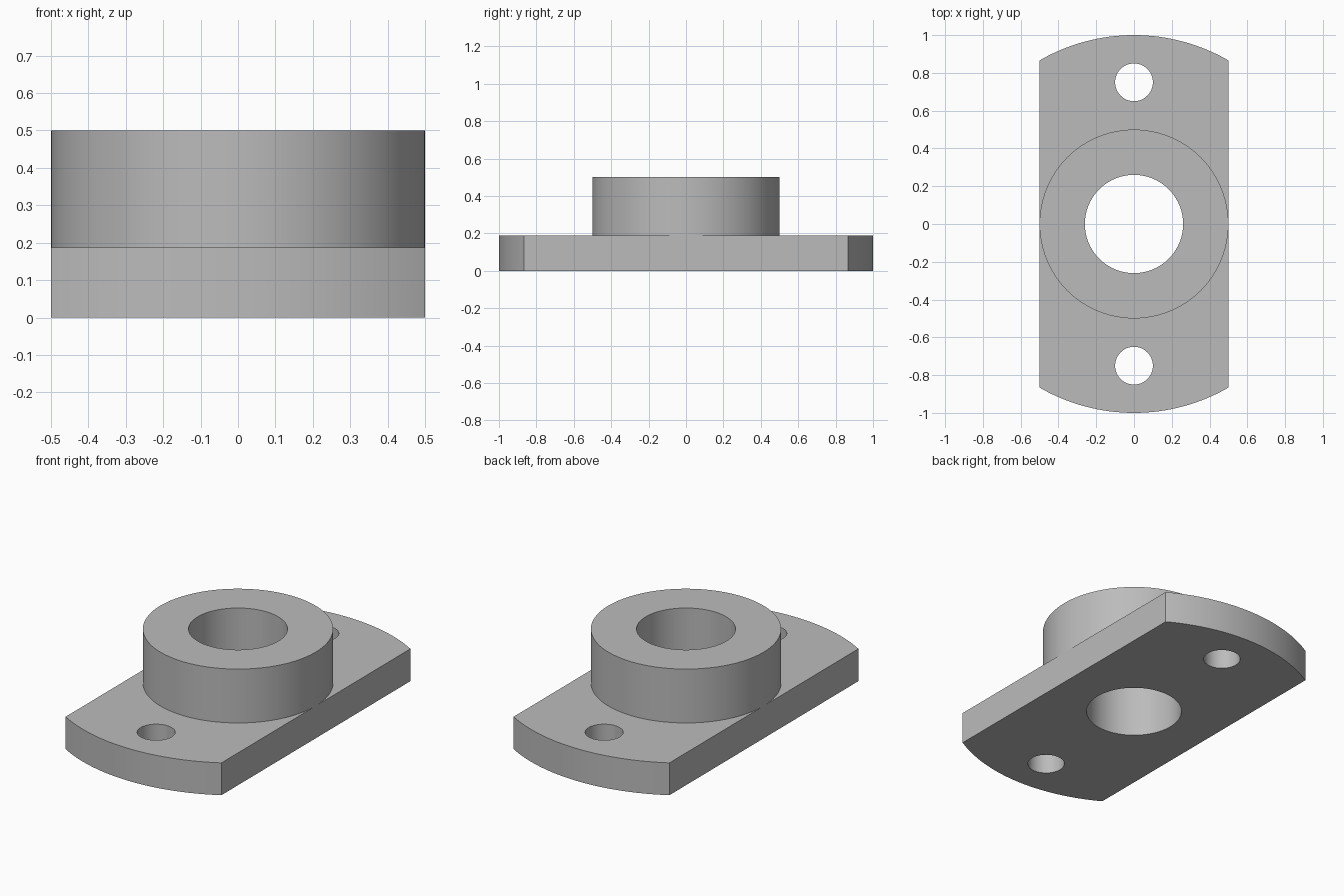
import bpy
import bmesh
from math import sin, cos, pi, asin

if "Cube" in bpy.data.objects:
    bpy.data.objects.remove(bpy.data.objects["Cube"], do_unlink=True)

PLATE_TOP, BOSS_TOP = 0.1875, 0.5
HALF_WIDTH, END_RADIUS = 0.5, 1.0
BORE_RADIUS, HOLE_RADIUS, HOLE_Y = 0.26, 0.1, 0.75

grey = bpy.data.materials.new("plain grey")
grey.use_nodes = True
color = (0.5, 0.5, 0.5, 1)
grey.diffuse_color = color
grey.node_tree.nodes["Principled BSDF"].inputs["Base Color"].default_value = color


def circle(radius, y=0, segments=96):
    steps = [2 * pi * i / segments for i in range(segments)]
    return [(radius * cos(a), y + radius * sin(a)) for a in steps]


def arc(radius, start, end, segments=32):
    steps = [start + (end - start) * i / segments for i in range(segments + 1)]
    return [(radius * cos(a), radius * sin(a)) for a in steps]


def extruded_part(name, loops, bottom, top):
    """Fill an outline with holes and extrude it into a solid."""
    bm = bmesh.new()
    for loop in loops:
        verts = [bm.verts.new((x, y, bottom)) for x, y in loop]
        for i, v in enumerate(verts):
            bm.edges.new((verts[i - 1], v))
    bmesh.ops.triangle_fill(bm, use_beauty=True, edges=bm.edges[:])
    result = bmesh.ops.extrude_face_region(bm, geom=bm.faces[:], use_keep_orig=True)
    raised = [g for g in result["geom"] if isinstance(g, bmesh.types.BMVert)]
    bmesh.ops.translate(bm, verts=raised, vec=(0, 0, top - bottom))
    bmesh.ops.recalc_face_normals(bm, faces=bm.faces[:])
    mesh = bpy.data.meshes.new(name)
    bm.to_mesh(mesh)
    bm.free()
    mesh.materials.append(grey)
    obj = bpy.data.objects.new(name, mesh)
    bpy.context.collection.objects.link(obj)
    bpy.ops.object.select_all(action="DESELECT")
    obj.select_set(True)
    bpy.context.view_layer.objects.active = obj
    bpy.ops.object.shade_smooth_by_angle(angle=pi / 6)
    return obj


# Flange plate: straight sides, rounded ends, central bore and two bolt holes
half = asin(HALF_WIDTH / END_RADIUS)
outline = (arc(END_RADIUS, pi / 2 - half, pi / 2 + half)
           + arc(END_RADIUS, 3 * pi / 2 - half, 3 * pi / 2 + half))
bolt_holes = [circle(HOLE_RADIUS, side * HOLE_Y, 48) for side in (-1, 1)]
extruded_part("flange_plate", [outline, circle(BORE_RADIUS)] + bolt_holes, 0, PLATE_TOP)

# Raised round boss around the bore
extruded_part("boss", [circle(HALF_WIDTH), circle(BORE_RADIUS)], PLATE_TOP, BOSS_TOP)
